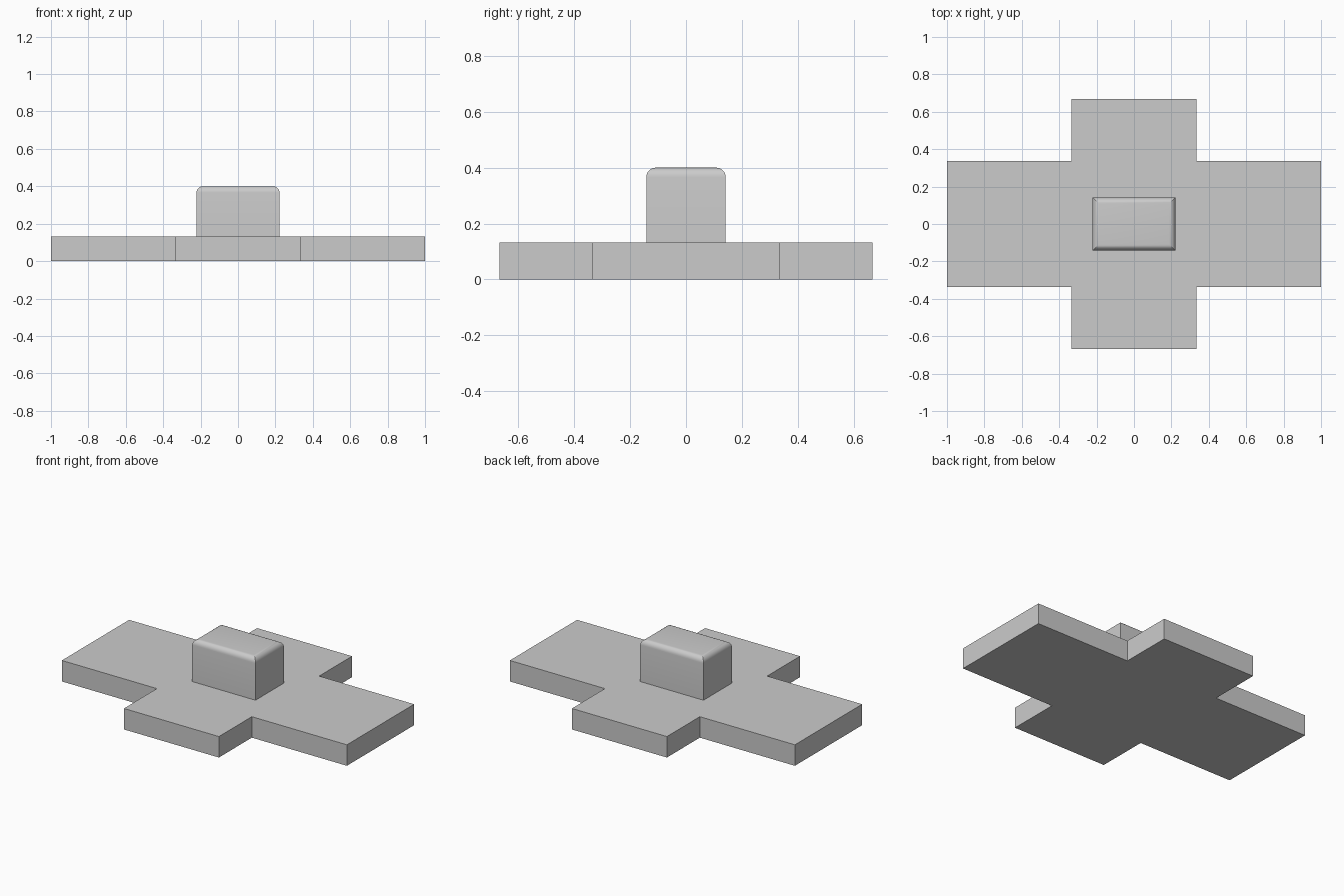
import bpy
import bmesh
import math

cube = bpy.data.objects.get("Cube")
if cube:
    bpy.data.objects.remove(cube, do_unlink=True)

grey = bpy.data.materials.new("light grey")
grey.use_nodes = True
colour = (0.6, 0.6, 0.6, 1)
grey.diffuse_color = colour
grey.node_tree.nodes["Principled BSDF"].inputs["Base Color"].default_value = colour

LENGTH, DEPTH = 1.0, 0.667      # half sizes of the cross
ARM_X, ARM_Y = 0.333, 0.337     # half widths of its arms
PLATE_TOP, BLOCK_TOP = 0.133, 0.4


def extruded(name, outline, bottom, top, round_top=0):
    """Extrude a flat outline upwards, optionally rounding its top rim."""
    bm = bmesh.new()
    base = bm.faces.new([bm.verts.new((x, y, bottom)) for x, y in outline])
    up = bmesh.ops.extrude_face_region(bm, geom=[base], use_keep_orig=True)["geom"]
    verts = [v for v in up if isinstance(v, bmesh.types.BMVert)]
    bmesh.ops.translate(bm, verts=verts, vec=(0, 0, top - bottom))
    if round_top:
        rim = [e for e in up if isinstance(e, bmesh.types.BMEdge)]
        bmesh.ops.bevel(bm, geom=rim, offset=round_top, segments=6,
                        profile=0.5, affect='EDGES')
    bmesh.ops.recalc_face_normals(bm, faces=bm.faces)
    mesh = bpy.data.meshes.new(name)
    bm.to_mesh(mesh)
    bm.free()
    mesh.materials.append(grey)
    obj = bpy.data.objects.new(name, mesh)
    bpy.context.collection.objects.link(obj)
    return obj


# Cross-shaped base plate: one corner's outline turned through four quadrants
cross = []
for sx, sy in ((1, 1), (-1, 1), (-1, -1), (1, -1)):
    corner = [(LENGTH, ARM_Y), (ARM_X, ARM_Y), (ARM_X, DEPTH)]
    if sx * sy < 0:
        corner.reverse()
    cross += [(sx * x, sy * y) for x, y in corner]
extruded("base_plate", cross, 0, PLATE_TOP)

# Centre block with a rounded top rim
hx, hy = 0.222, 0.142
block = extruded("centre_block", [(-hx, -hy), (hx, -hy), (hx, hy), (-hx, hy)],
                 PLATE_TOP, BLOCK_TOP, 0.034)
bpy.ops.object.select_all(action='DESELECT')
block.select_set(True)
bpy.context.view_layer.objects.active = block
bpy.ops.object.shade_smooth_by_angle(angle=math.radians(30))
